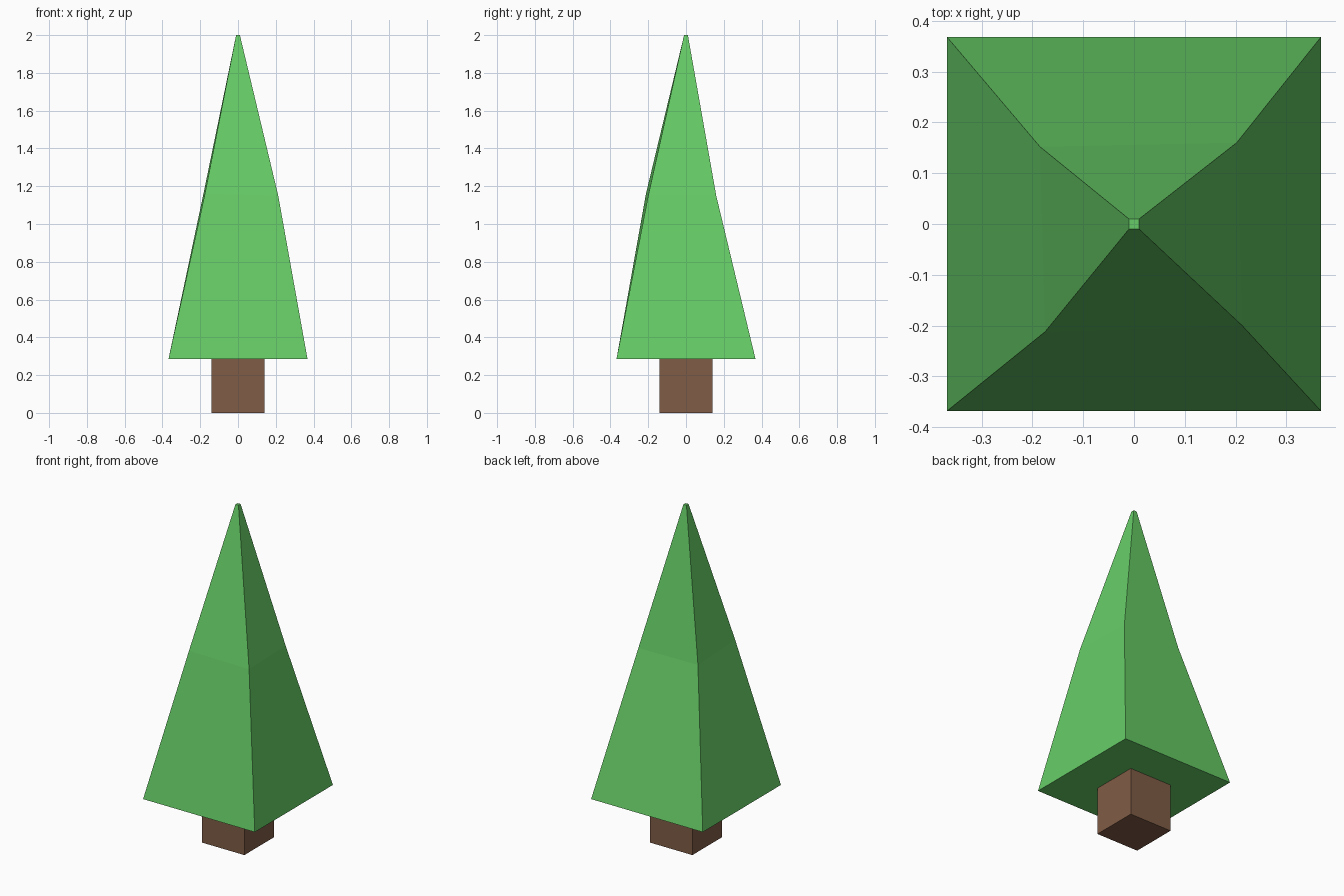
import bpy
import bmesh

cube = bpy.data.objects.get("Cube")
if cube:
    bpy.data.objects.remove(cube, do_unlink=True)


def material(name, rgb):
    mat = bpy.data.materials.new(name)
    mat.use_nodes = True
    mat.diffuse_color = (*rgb, 1)
    mat.node_tree.nodes["Principled BSDF"].inputs["Base Color"].default_value = (*rgb, 1)
    return mat


def square(half, z):
    """Four corners, counter-clockwise from the front right."""
    return [(sx * half, sy * half, z) for sx, sy in ((-1, -1), (1, -1), (1, 1), (-1, 1))]


def loft(name, rings, mat):
    """Join four-cornered rings from bottom to top and cap both ends."""
    bm = bmesh.new()
    loops = [[bm.verts.new(p) for p in ring] for ring in rings]
    for low, high in zip(loops, loops[1:]):
        for i in range(4):
            j = (i + 1) % 4
            bm.faces.new((low[i], low[j], high[j], high[i]))
    bm.faces.new(loops[0][::-1])
    bm.faces.new(loops[-1])
    mesh = bpy.data.meshes.new(name)
    bm.to_mesh(mesh)
    bm.free()
    mesh.materials.append(mat)
    obj = bpy.data.objects.new(name, mesh)
    bpy.context.collection.objects.link(obj)
    return obj


bark = material("brown bark", (0.216, 0.107, 0.061))
leaf = material("green foliage", (0.133, 0.604, 0.133))

# Square trunk
loft("trunk", [square(0.14, 0), square(0.14, 0.285)], bark)

# Four-sided foliage, pinched by an uneven middle ring
waist = [(-0.175, -0.212, 1.16), (0.213, -0.2, 1.15),
         (0.202, 0.16, 1.15), (-0.185, 0.152, 1.15)]
loft("foliage", [square(0.368, 0.285), waist, square(0.01, 2)], leaf)
